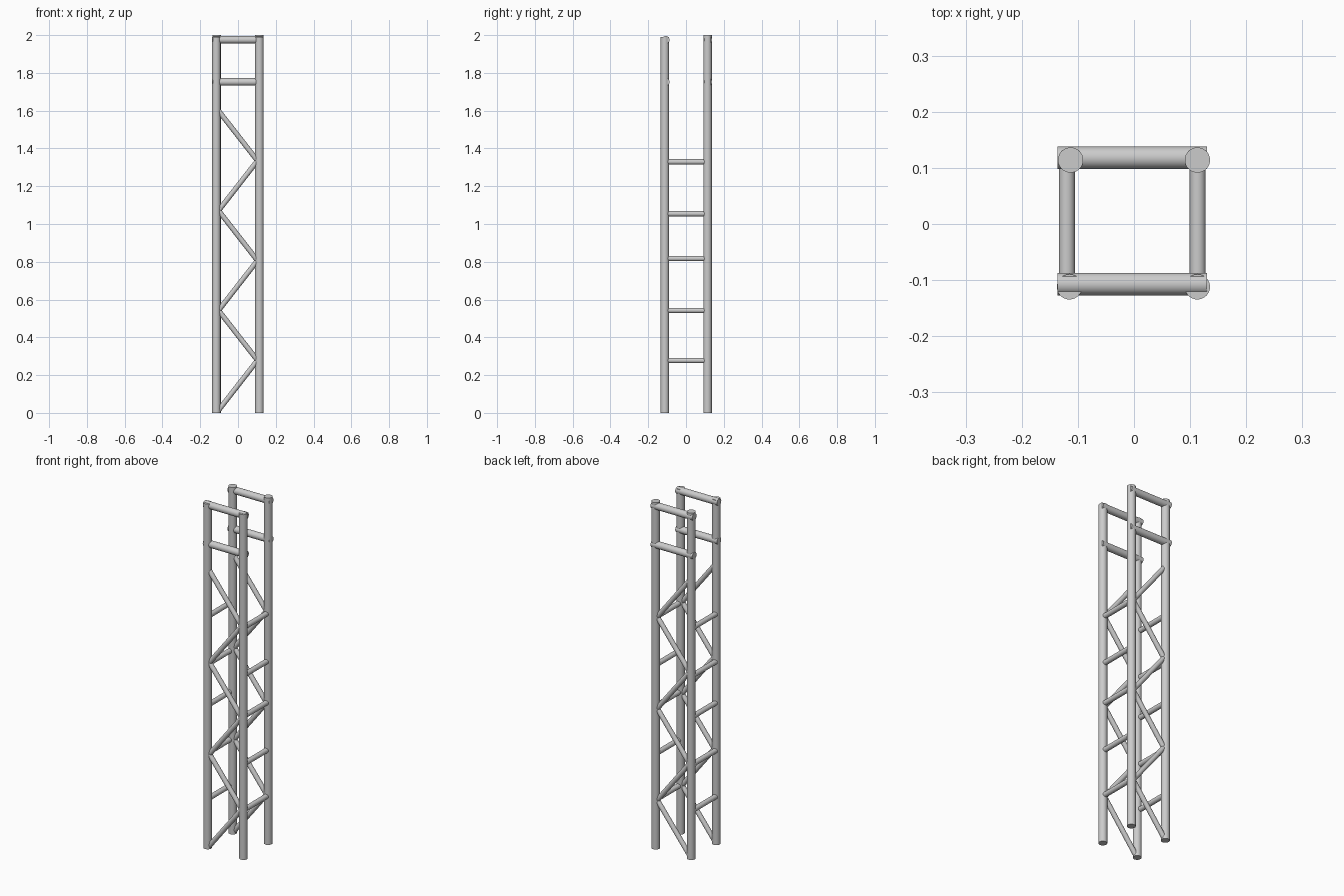
import bpy
from math import radians
from mathutils import Vector

if "Cube" in bpy.data.objects:
    bpy.data.objects.remove(bpy.data.objects["Cube"])


def tube(name, start, end, radius, sides=32):
    """Smooth capped round tube between two points."""
    a, b = Vector(start), Vector(end)
    axis = b - a
    bpy.ops.mesh.primitive_cylinder_add(
        vertices=sides, radius=radius, depth=axis.length, location=(a + b) / 2,
        rotation=axis.to_track_quat('Z', 'Y').to_euler())
    obj = bpy.context.object
    obj.name = name
    bpy.ops.object.shade_smooth_by_angle(angle=radians(35))
    return obj


FACES = {
    # side: (leg y, left leg x, leg top, crossbar y)
    "front": (-0.112, -0.115, 1.99, -0.107),
    "back": (0.114, -0.113, 2.0, 0.118),
}
RIGHT_X = 0.113

for side, (y, left_x, top, bar_y) in FACES.items():
    # upright legs
    tube(f"{side}_left_leg", (left_x, y, 0), (left_x, y, top), 0.0225)
    tube(f"{side}_right_leg", (RIGHT_X, y, 0), (RIGHT_X, y, top), 0.0225)

    # two crossbars near the top
    for label, z in (("upper", 1.975), ("lower", 1.752)):
        tube(f"{side}_{label}_crossbar", (-0.136, bar_y, z), (0.13, bar_y, z), 0.02)

    # zigzag diagonal braces
    zigzag = [(-0.103 if i % 2 == 0 else 0.103, y, 0.014 + 0.2642 * i)
              for i in range(7)]
    for i, (p, q) in enumerate(zip(zigzag, zigzag[1:])):
        tube(f"{side}_diagonal_brace_{i + 1}", p, q, 0.0135)

# horizontal rungs joining front and back legs
for side, x in (("left", -0.1195), ("right", 0.1135)):
    for i, z in enumerate((0.277, 0.542, 0.817, 1.054, 1.329)):
        tube(f"{side}_rung_{i + 1}", (x, -0.108, z), (x, 0.108, z), 0.0142)
